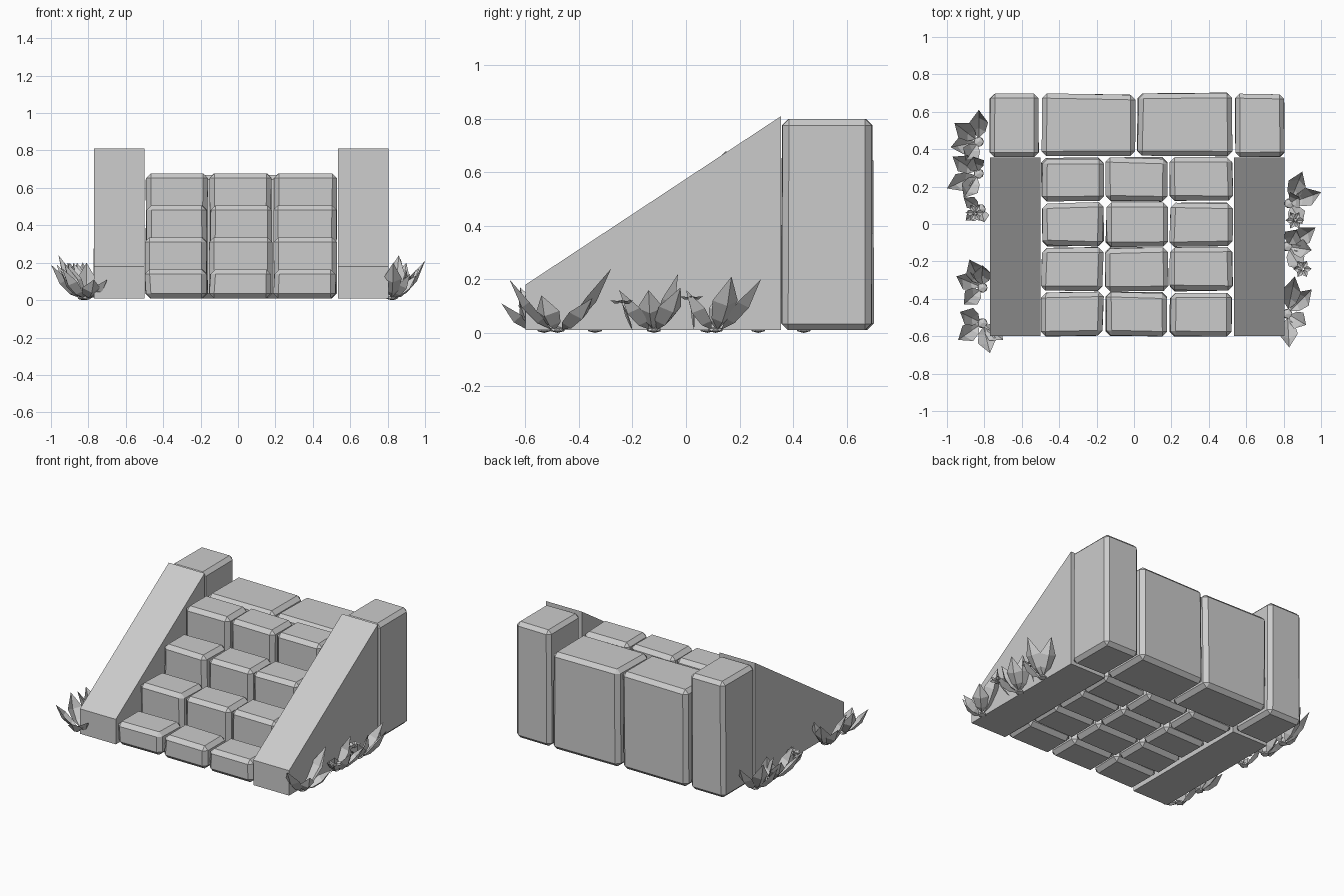
import bpy, bmesh, random
from mathutils import Vector, Matrix
from math import cos, sin, tau

random.seed(4)
default = bpy.data.objects.get("Cube")
if default:
    bpy.data.objects.remove(default)

stone = bpy.data.materials.new("pale grey")
stone.use_nodes = True
GREY = (0.6, 0.6, 0.6, 1)
stone.diffuse_color = GREY
stone.node_tree.nodes["Principled BSDF"].inputs["Base Color"].default_value = GREY


def finish(name, bm):
    mesh = bpy.data.meshes.new(name)
    bm.to_mesh(mesh)
    bm.free()
    mesh.materials.append(stone)
    obj = bpy.data.objects.new(name, mesh)
    bpy.context.collection.objects.link(obj)


def block(name, x0, x1, y0, y1, z1, bevel=0.026, wobble=0.006):
    """Chamfered stone with slightly uneven corners."""
    z0 = 0.01
    bm = bmesh.new()
    bmesh.ops.create_cube(bm, size=1)
    for v in bm.verts:
        v.co = Vector((x0 + (v.co.x + 0.5) * (x1 - x0),
                       y0 + (v.co.y + 0.5) * (y1 - y0),
                       z0 + (v.co.z + 0.5) * (z1 - z0)))
        v.co.x += random.uniform(-wobble, wobble)
        v.co.y += random.uniform(-wobble, wobble)
    bmesh.ops.bevel(bm, geom=bm.edges[:], offset=bevel, segments=1,
                    affect='EDGES', clamp_overlap=True)
    finish(name, bm)


def ramp(name, x0, x1):
    """Sloping side wall extruded from its profile."""
    bm = bmesh.new()
    profile = [(-0.6, 0.01), (0.355, 0.01), (0.355, 0.81), (-0.6, 0.18)]
    face = bm.faces.new([bm.verts.new((x0, y, z)) for y, z in profile])
    out = bmesh.ops.extrude_face_region(bm, geom=[face])
    moved = [g for g in out["geom"] if isinstance(g, bmesh.types.BMVert)]
    bmesh.ops.translate(bm, verts=moved, vec=(x1 - x0, 0, 0))
    bmesh.ops.recalc_face_normals(bm, faces=bm.faces)
    finish(name, bm)


def leaf(bm, base, tip, out, width):
    """Pointed leaf folded along its midrib, cupped towards the tuft centre."""
    axis = tip - base
    side = axis.cross(out).normalized()
    if side.length < 0.5:
        side = Vector((0, 1, 0))
    back = side.cross(axis).normalized()
    if back.dot(out) < 0:
        back = -back
    rib = []
    for t, bulge in ((0, 0), (0.22, 0.16), (0.55, 0.2), (1, 0)):
        rib.append(bm.verts.new(base + axis * t + back * bulge * width * 1.6))
    for s in (-1, 1):
        low = bm.verts.new(base + axis * 0.22 + side * s * width * 0.35)
        mid = bm.verts.new(base + axis * 0.55 + side * s * width * 0.5)
        for loop in ([rib[0], low, rib[1]], [rib[1], low, mid, rib[2]],
                     [rib[2], mid, rib[3]]):
            bm.faces.new(loop if s > 0 else loop[::-1])


def tuft(name, base, tips, width=0.1):
    """Leaves fanning from a small root bulb."""
    bm = bmesh.new()
    base = Vector((*base, 0.012))
    bmesh.ops.create_icosphere(
        bm, subdivisions=1, radius=0.03,
        matrix=Matrix.Translation(base) @ Matrix.Diagonal((1, 1, 0.4, 1)))
    for tip in tips:
        tip = Vector(tip)
        flat = Vector((tip.x - base.x, tip.y - base.y, 0))
        leaf(bm, base + flat * 0.12, tip, flat - Vector((0, 0, 0.3 * flat.length)), width)
    finish(name, bm)


def flower(name, base, head):
    """Thin stem with a ring of small petals."""
    bm = bmesh.new()
    base, head = Vector((*base, 0.01)), Vector(head)
    leaf(bm, base, head, Vector((1, 0.2, 0)), 0.012)
    for i in range(6):
        ray = Vector((cos(tau * i / 6), sin(tau * i / 6), 0.15))
        leaf(bm, head + ray * 0.006, head + ray * 0.05, Vector((0, 0, -1)), 0.03)
    finish(name, bm)


# Side walls and rear posts
ramp("right_ramp", -0.77, -0.5)
ramp("left_ramp", 0.535, 0.805)
block("right_post", -0.77, -0.51, 0.36, 0.695, 0.8, 0.024, 0.003)
block("left_post", 0.54, 0.803, 0.36, 0.695, 0.8, 0.024, 0.003)

# Landing stones
block("right_landing", -0.495, 0.005, 0.365, 0.695, 0.67)
block("left_landing", 0.02, 0.525, 0.365, 0.7, 0.67)

# Steps, three stones in each row
columns = [(-0.495, -0.165), (-0.15, 0.178), (0.193, 0.525)]
for row in range(4):
    front = -0.597 + row * 0.24
    for col, (x0, x1) in enumerate(columns):
        block(f"step_{row + 1}_{col + 1}", x0, x1, front, front + 0.23,
              0.165 + row * 0.171)

# Plants along the left wall
tuft("left_front_plant", (0.82, -0.48),
     [(0.83, -0.66, 0.2), (0.86, -0.28, 0.24), (0.95, -0.35, 0.13), (0.92, -0.54, 0.14)])
tuft("left_middle_plant", (0.82, -0.12),
     [(0.97, -0.02, 0.17), (0.9, -0.25, 0.16), (0.87, -0.03, 0.22), (0.95, -0.14, 0.16)])
tuft("left_rear_plant", (0.83, 0.11),
     [(0.9, 0.28, 0.2), (1.0, 0.17, 0.21), (0.9, 0.0, 0.16), (0.88, 0.14, 0.16)])
flower("left_flower", (0.83, -0.2), (0.9, -0.24, 0.115))
flower("left_small_flower", (0.83, 0.03), (0.86, 0.02, 0.13))

# Plants along the right wall
tuft("right_front_plant", (-0.81, -0.53),
     [(-0.77, -0.69, 0.11), (-0.94, -0.62, 0.17), (-0.93, -0.47, 0.2), (-0.7, -0.62, 0.11)])
tuft("right_middle_plant", (-0.81, -0.34),
     [(-0.88, -0.19, 0.2), (-0.95, -0.28, 0.16), (-0.91, -0.43, 0.2), (-0.81, -0.22, 0.2)])
tuft("right_small_plant", (-0.82, 0.08),
     [(-0.9, 0.02, 0.12), (-0.91, 0.14, 0.15), (-0.8, 0.01, 0.12)], 0.07)
tuft("right_rear_plant", (-0.83, 0.27),
     [(-1.0, 0.19, 0.19), (-0.97, 0.36, 0.19), (-0.91, 0.14, 0.2), (-0.86, 0.36, 0.2)])
tuft("right_back_plant", (-0.83, 0.44),
     [(-0.96, 0.54, 0.24), (-0.83, 0.61, 0.2), (-0.98, 0.41, 0.17), (-0.9, 0.34, 0.2)])
flower("right_flower", (-0.82, 0.06), (-0.85, 0.06, 0.11))
